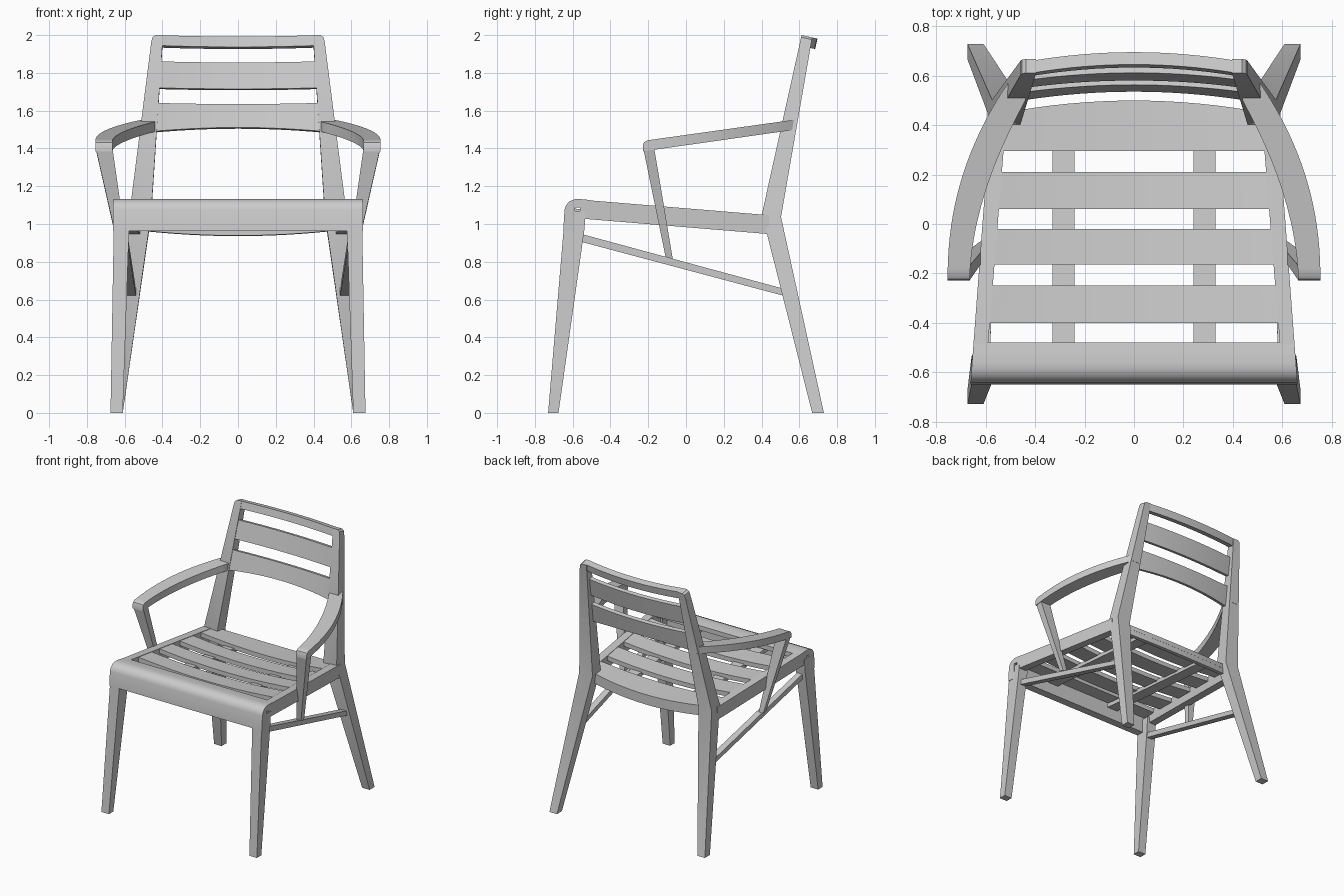
import bpy, bmesh

if "Cube" in bpy.data.objects:
    bpy.data.objects.remove(bpy.data.objects["Cube"])


def loft(name, sections, mirror=False):
    """Skin a list of matching cross-sections, cap the ends, optionally mirror in x."""
    bm = bmesh.new()
    rings = [[bm.verts.new(p) for p in s] for s in sections]
    n = len(rings[0])
    for a, b in zip(rings, rings[1:]):
        for i in range(n):
            j = (i + 1) % n
            bm.faces.new((a[i], a[j], b[j], b[i]))
    bm.faces.new(rings[0])
    bm.faces.new(rings[-1])
    bmesh.ops.recalc_face_normals(bm, faces=bm.faces)
    me = bpy.data.meshes.new(name)
    bm.to_mesh(me)
    bm.free()
    ob = bpy.data.objects.new(name, me)
    bpy.context.collection.objects.link(ob)
    if mirror:
        ob.modifiers.new("mirror", 'MIRROR').use_bisect_axis[0] = False
    bpy.context.view_layer.objects.active = ob
    bpy.ops.object.select_all(action='DESELECT')
    ob.select_set(True)
    bpy.ops.object.shade_smooth_by_angle(angle=0.5)
    return ob


def post_ring(xi, xo, yf, yb, zf, zb):
    """Four-sided section of an upright: inner/outer x, front/back y, front/back z."""
    return [(xi, yf, zf), (xo, yf, zf), (xo, yb, zb), (xi, yb, zb)]


def seat_z(y):
    return 1.083 - 0.0825 * y


def rail_in(y):
    return 0.588 - 0.08 * (y + 0.45)


def rail_out(y):
    return 0.655 - 0.075 * (y + 0.55)


N = 16
US = [-1 + 2 * i / N for i in range(N + 1)]

# Front legs
loft("front_leg", [
    post_ring(0.61, 0.675, -0.73, -0.675, 0, 0),
    post_ring(0.577, 0.658, -0.648, -0.538, 0.97, 0.97),
    post_ring(0.575, 0.656, -0.643, -0.53, 1.07, 1.07)], True)

# Back legs bending into the backrest posts
loft("back_leg_and_post", [
    post_ring(0.61, 0.675, 0.668, 0.73, 0, 0),
    post_ring(0.46, 0.575, 0.402, 0.503, 1.053, 1.037),
    post_ring(0.399, 0.459, 0.604, 0.662, 1.965, 1.952),
    post_ring(0.398, 0.453, 0.609, 0.666, 1.989, 1.976),
    post_ring(0.397, 0.437, 0.612, 0.668, 2.0, 1.987)], True)

# Front seat board with rounded nose and apron
nose = [(-0.588, 0.963), (-0.65, 0.963), (-0.643, 1.075), (-0.635, 1.10), (-0.617, 1.12),
        (-0.59, 1.131), (-0.56, 1.132), (-0.52, 1.128), (-0.48, 1.122), (-0.48, 1.087), (-0.588, 1.087)]
loft("seat_front_board", [[(s * rail_out(y), y, z) for y, z in nose] for s in (-1, 1)])

# Side rails
loft("seat_side_rail", [
    [(rail_in(y), y, seat_z(y)), (rail_out(y), y, seat_z(y)),
     (rail_out(y), y, seat_z(y) - 0.1), (rail_in(y), y, seat_z(y) - 0.1)]
    for y in (-0.56, 0.44)], True)


# Dished seat slats
def seat_strip(name, y0, y1, top, bottom, bow0=0.0, bow1=0.0):
    secs = []
    for u in US:
        k = 1 - u * u
        ring = []
        for y, bow, off in ((y0, bow0, top), (y1, bow1, top), (y1, bow1, bottom), (y0, bow0, bottom)):
            ring.append((u * (rail_in(y) + 0.012), y + bow * k, seat_z(y) - off - 0.03 * k))
        secs.append(ring)
    loft(name, secs)


for y0, y1 in ((-0.40, -0.25), (-0.165, -0.02), (0.06, 0.21)):
    seat_strip("seat_slat", y0, y1, 0.002, 0.037)
seat_strip("seat_rear_slat", 0.295, 0.45, 0.002, 0.037, 0, 0.05)
seat_strip("seat_back_rail", 0.415, 0.449, 0.03, 0.08, 0.05, 0.05)

# Battens under the slats
loft("seat_batten", [
    [(0.24, y, seat_z(y) - 0.05), (0.33, y, seat_z(y) - 0.05),
     (0.33, y, seat_z(y) - 0.082), (0.24, y, seat_z(y) - 0.082)]
    for y in (-0.60, 0.43)], True)


# Bowed backrest slats
def back_slat(name, z0, z1, bow, thick, arch=0.0, inset=0.004):
    secs = []
    for u in US:
        k = 1 - u * u
        ring = []
        for z, t in ((z0 + arch * k, 0), (z1, 0), (z1, 1), (z0 + arch * k, 1)):
            hw = 0.41 + (2 - z) * 0.06
            d = inset + bow * k + t * thick
            ring.append((u * hw, 0.40 + (z - 1.05) * 0.222 + d, z - 0.22 * d))
        secs.append(ring)
    loft(name, secs)


back_slat("backrest_top_rail", 1.945, 2.0, 0.034, 0.05, inset=0.001)
back_slat("backrest_middle_slat", 1.722, 1.862, 0.028, 0.03)
back_slat("backrest_lower_slat", 1.492, 1.642, 0.028, 0.03, arch=0.026)

# Curved armrests
arm = []
ys = [-0.228, -0.222, -0.205] + [-0.18 + 0.765 * i / 18 for i in range(19)]
drop = [0.022, 0.008, 0.0]
for i, y in enumerate(ys):
    t = max(0, y + 0.228)
    xo = 0.755 - 0.4 * t ** 2.2
    xi = max(0.44, 0.665 - 0.4 * t ** 1.8)
    zt = 1.443 + 0.14 * (y + 0.205) - (drop[i] if i < 3 else 0)
    zb = 1.388 + 0.142 * (y + 0.205)
    arm.append([(xi, y, zb), (xo, y, zb), (xo, y, zt), (xi, y, zt)])
loft("armrest", arm, True)

# Armrest supports, tapering down to the stretchers
loft("armrest_support", [
    post_ring(0.582, 0.622, -0.108, -0.07, 0.825, 0.815),
    post_ring(0.665, 0.754, -0.227, -0.168, 1.405, 1.40)], True)

# Sloping side stretchers
loft("side_stretcher", [
    [(0.585, -0.56, 0.907), (0.63, -0.56, 0.907), (0.63, -0.55, 0.946), (0.585, -0.55, 0.946)],
    [(0.54, 0.525, 0.618), (0.59, 0.525, 0.618), (0.59, 0.525, 0.655), (0.54, 0.525, 0.655)]], True)
